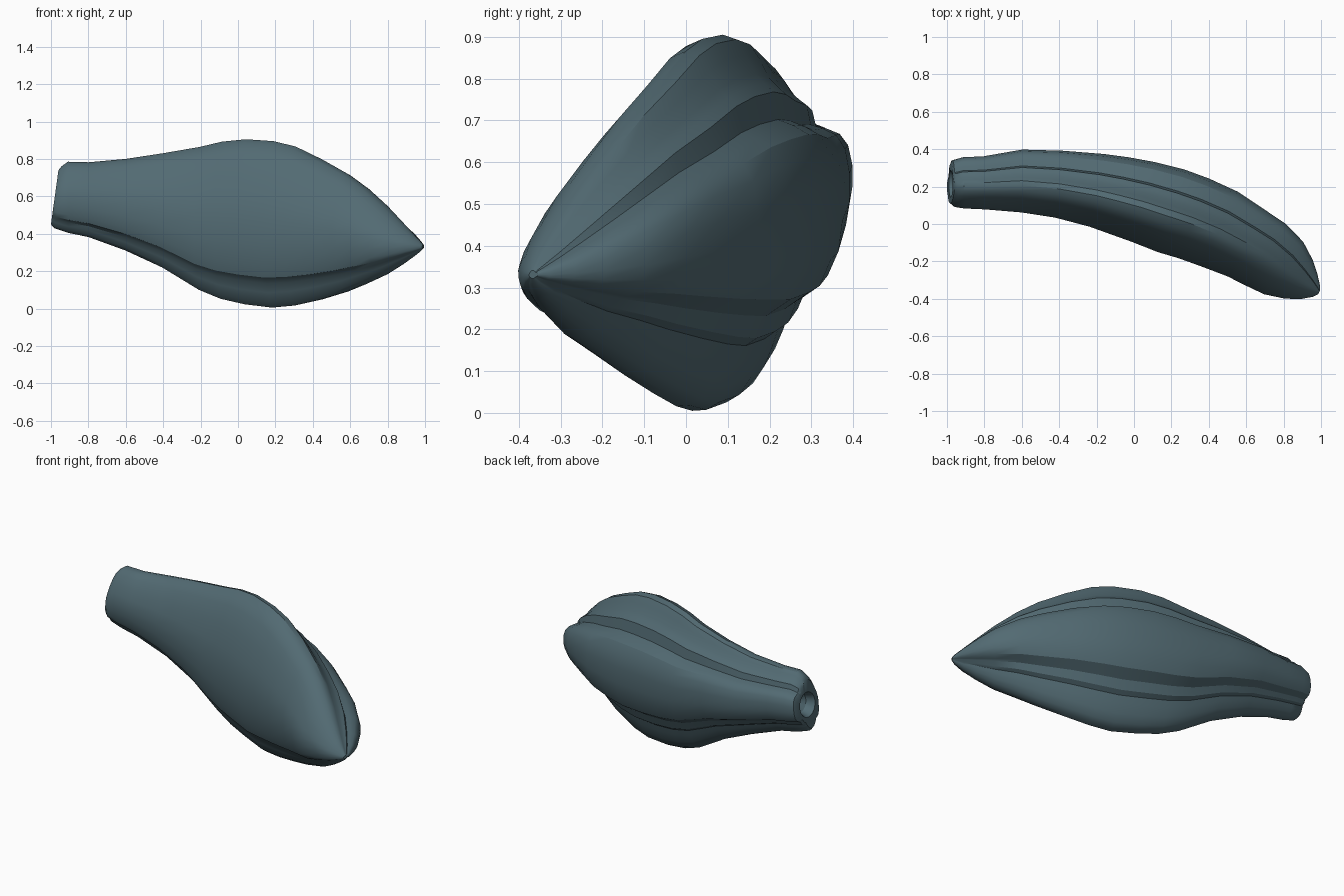
import bpy, bmesh, math
from mathutils import Vector

if "Cube" in bpy.data.objects:
    bpy.data.objects.remove(bpy.data.objects["Cube"])

skin = bpy.data.materials.new("slate teal")
skin.diffuse_color = (0.085, 0.145, 0.17, 1)
skin.use_nodes = True
skin.node_tree.nodes["Principled BSDF"].inputs["Base Color"].default_value = skin.diffuse_color

# Ribbed cross-section: (back/front, up/down), scaled by each station's half sizes
section = [(-.14, 1), (.01, .975), (.12, .89), (.23, .785), (.33, .735), (.43, .69),
           (.48, .54), (.64, .51), (.82, .46), (.94, .35), (1, .16), (1, -.06),
           (.95, -.25), (.82, -.4), (.64, -.46), (.55, -.49), (.45, -.61), (.33, -.65),
           (.27, -.74), (.17, -.86), (.04, -.955), (-.1, -.995), (-.25, -1),
           (-.4, -.94), (-.54, -.82), (-.63, -.71), (-.82, -.64), (-.92, -.5),
           (-.98, -.25), (-1, .05), (-.9, .32), (-.73, .6), (-.52, .83), (-.32, .96)]

# Spine stations: x, y, z, half width, half height
stations = [(-.98, .215, .595, .105, .145), (-.965, .215, .595, .125, .165),
            (-.91, .22, .595, .137, .19), (-.8, .22, .582, .142, .2),
            (-.6, .23, .555, .168, .245), (-.4, .213, .525, .18, .305),
            (-.2, .18, .482, .198, .382), (-.08, .152, .472, .211, .42),
            (.05, .118, .464, .222, .441), (.2, .07, .45, .232, .445),
            (.32, .03, .441, .228, .425), (.46, -.028, .423, .222, .376),
            (.6, -.102, .405, .204, .315), (.7, -.162, .388, .197, .257),
            (.8, -.235, .365, .175, .187), (.88, -.295, .348, .128, .117),
            (.935, -.333, .338, .082, .066), (.975, -.357, .332, .037, .028),
            (.99, -.365, .331, .012, .01)]

bm = bmesh.new()


def ring(points):
    return [bm.verts.new(p) for p in points]


def bridge(a, b):
    n = len(a)
    for i in range(n):
        bm.faces.new((a[i], a[(i + 1) % n], b[(i + 1) % n], b[i]))


# Ribbed pod body swept along the curved spine
rings = []
for i, (x, y, z, w, h) in enumerate(stations):
    a, b = stations[max(i - 1, 0)], stations[min(i + 1, len(stations) - 1)]
    t = Vector((b[0] - a[0], b[1] - a[1], 0)).normalized()
    side = Vector((-t.y, t.x, 0))
    lean = .02 if i < 2 else 0  # tilted stem end
    rings.append(ring([Vector((x + lean * v, y, z + h * v)) + side * w * u
                       for u, v in section]))
for a, b in zip(rings, rings[1:]):
    bridge(a, b)
bm.faces.new(rings[-1])

# Round hollow in the stem end
prev = rings[0]
for x, r in ((-.98, .072), (-.965, .064), (-.93, .055), (-.91, .03)):
    points = []
    for u, v in section:
        d = Vector((u, v)).normalized() * r
        points.append((x + .14 * d.y, .215 + d.x, .595 + d.y))
    cur = ring(points)
    bridge(prev, cur)
    prev = cur
bm.faces.new(prev)
bmesh.ops.recalc_face_normals(bm, faces=bm.faces)

mesh = bpy.data.meshes.new("ribbed_pod")
bm.to_mesh(mesh)
bm.free()
mesh.materials.append(skin)
pod = bpy.data.objects.new("ribbed_pod", mesh)
bpy.context.collection.objects.link(pod)
bpy.context.view_layer.objects.active = pod
pod.select_set(True)
bpy.ops.object.shade_smooth_by_angle(angle=math.radians(32))
